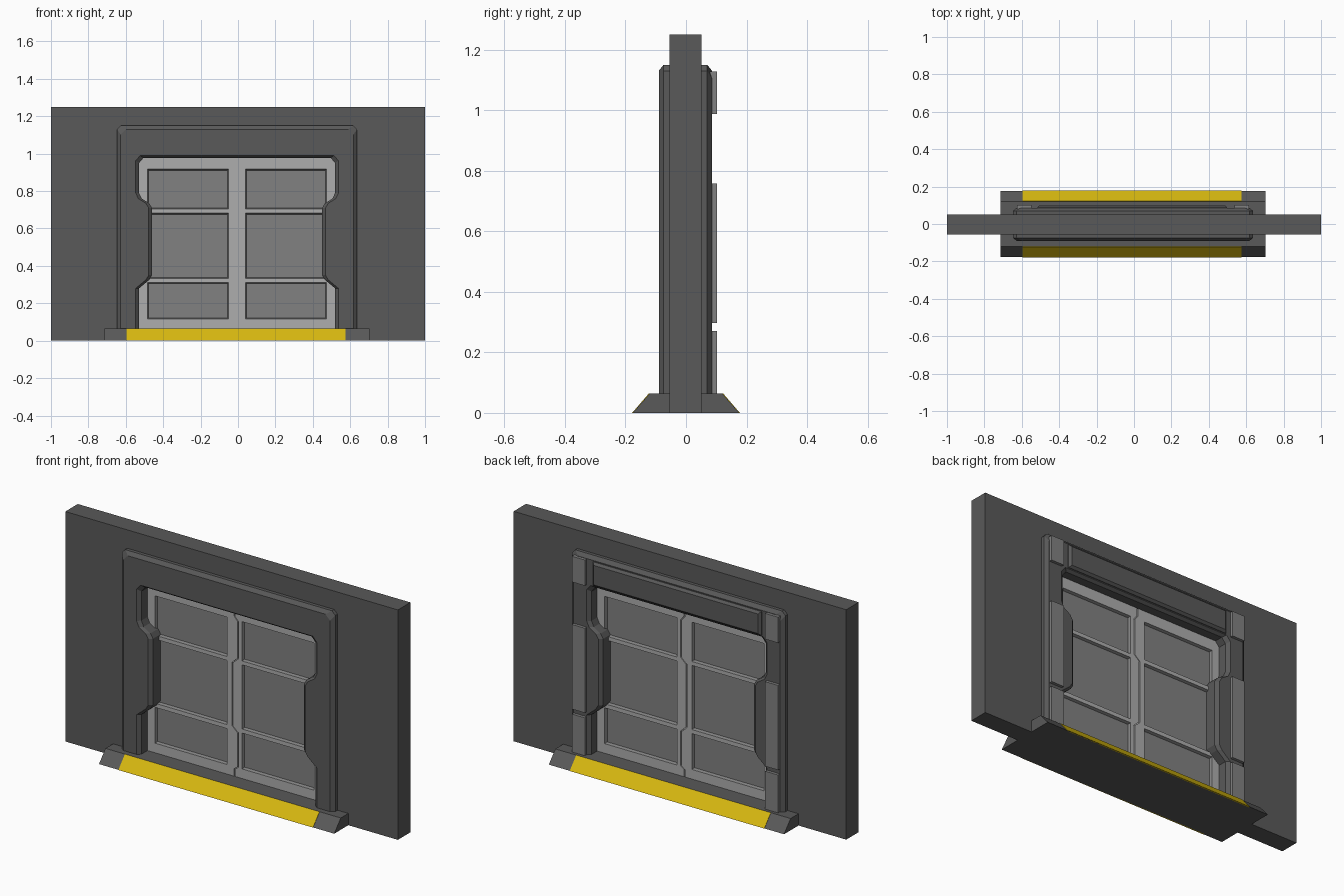
import bpy, bmesh

if "Cube" in bpy.data.objects:
    bpy.data.objects.remove(bpy.data.objects["Cube"])

CX = -0.005  # centre line of the doorway


def material(name, rgb):
    m = bpy.data.materials.new(name)
    m.diffuse_color = (*rgb, 1)
    m.use_nodes = True
    m.node_tree.nodes["Principled BSDF"].inputs["Base Color"].default_value = m.diffuse_color
    return m


DARK = material("dark_grey", (0.10, 0.10, 0.10))
MID = material("mid_grey", (0.22, 0.22, 0.22))
LIGHT = material("light_grey", (0.42, 0.42, 0.42))
YELLOW = material("yellow", (0.68, 0.48, 0.005))


def finish(bm, name, mat):
    bmesh.ops.recalc_face_normals(bm, faces=bm.faces[:])
    me = bpy.data.meshes.new(name)
    bm.to_mesh(me)
    bm.free()
    me.materials.append(mat)
    ob = bpy.data.objects.new(name, me)
    bpy.context.collection.objects.link(ob)
    return ob


def loft(name, layers, mat, axis="y"):
    """Solid through outlines; each layer is (position on axis, 2D points)."""
    bm = bmesh.new()
    rings = []
    for t, pts in layers:
        rings.append([bm.verts.new((a, t, b) if axis == "y" else (t, a, b)) for a, b in pts])
    bm.faces.new(rings[0])
    bm.faces.new(rings[-1])
    n = len(rings[0])
    for r, s in zip(rings, rings[1:]):
        for i in range(n):
            j = (i + 1) % n
            bm.faces.new((r[i], r[j], s[j], s[i]))
    return finish(bm, name, mat)


def rect(x0, x1, z0, z1, d=0.0):
    return [(x0 + d, z0 + d), (x1 - d, z0 + d), (x1 - d, z1 - d), (x0 + d, z1 - d)]


def holed_plate(name, outline, holes, y0, y1, mat):
    """Flat plate with openings cut right through."""
    bm = bmesh.new()
    for loop in [outline] + holes:
        vs = [bm.verts.new((x, y0, z)) for x, z in loop]
        for i, v in enumerate(vs):
            bm.edges.new((v, vs[(i + 1) % len(vs)]))
    bmesh.ops.triangle_fill(bm, use_beauty=True, use_dissolve=False, edges=bm.edges[:])
    ext = bmesh.ops.extrude_face_region(bm, geom=bm.faces[:], use_keep_orig=True)
    moved = [g for g in ext["geom"] if isinstance(g, bmesh.types.BMVert)]
    bmesh.ops.translate(bm, verts=moved, vec=(0, y1 - y0, 0))
    return finish(bm, name, mat)


# Wall with a doorway hidden inside the frame
wall = [(-1, 0), (-1, 1.25), (1, 1.25), (1, 0), (0.59, 0), (0.59, 1.08), (-0.59, 1.08), (-0.59, 0)]
loft("wall", [(-0.055, wall), (0.052, wall)], DARK)


# Door frame with stepped jambs and chamfered edges
INNER = [(0.524, 0), (0.524, 0.28), (0.470, 0.325), (0.4545, 0.35), (0.4545, 0.71),
         (0.470, 0.735), (0.510, 0.76), (0.524, 0.79), (0.524, 0.95), (0.500, 0.978)]


def frame_outline(d):
    ox, oz, c = 0.642, 1.15, 0.02 + 0.4 * d
    outer = [(ox - d, 0), (ox - d, oz - d - c), (ox - d - c, oz - d)]
    inner = [(x + d * 0.9, z + (d * 0.6 if z > 0.9 else 0)) for x, z in INNER]
    left = lambda pts: [(-x, z) for x, z in pts]
    pts = left(outer) + outer[::-1] + inner + left(inner)[::-1]
    return [(x + CX, z) for x, z in pts]


loft("door_frame", [(-0.09, frame_outline(0.02)), (-0.074, frame_outline(0)),
                    (0.07, frame_outline(0)), (0.086, frame_outline(0.02))], DARK)

# Cover plates on the back of the frame
for side, tag in ((-1, "left"), (1, "right")):
    xs = sorted((CX + side * 0.542, CX + side * 0.62))
    for n, (z0, z1) in enumerate(((0.05, 0.27), (0.297, 0.757), (0.988, 1.128))):
        loft(f"back_plate_{tag}_{n + 1}", [(0.08, rect(*xs, z0, z1)), (0.102, rect(*xs, z0, z1))], MID)
lintel = (-0.516, 0.496, 0.995, 1.125)
loft("back_lintel_plate", [(0.08, rect(*lintel)), (0.09, rect(*lintel)),
                           (0.102, rect(*lintel, 0.012))], DARK)

# Two sliding leaves meeting at a zigzag seam
SEAM = [(-0.005, 0.05), (-0.005, 0.105), (0.016, 0.12), (0.016, 0.305), (-0.017, 0.335),
        (-0.017, 0.68), (0.016, 0.71), (0.016, 0.91), (-0.005, 0.935), (-0.005, 0.99)]
ROWS = ((0.116, 0.311), (0.333, 0.682), (0.703, 0.917))
for side, tag, x0, x1 in ((-1, "left", -0.484, -0.05), (1, "right", 0.04, 0.474)):
    edge = CX + side * 0.56
    outline = [(x + side * 0.003, z) for x, z in SEAM] + [(edge, 0.99), (edge, 0.05)]
    holes = [rect(x0, x1, *row) for row in ROWS]
    holed_plate(f"door_leaf_{tag}", outline, holes, -0.022, 0.022, LIGHT)
    # recessed panels with sloping rims
    for n, row in enumerate(ROWS):
        o, i = rect(x0, x1, *row), rect(x0, x1, *row, 0.006)
        loft(f"door_panel_{tag}_{n + 1}", [(-0.008, i), (-0.021, o), (0.021, o), (0.008, i)], MID)
# Core strip closing the seam
core = rect(-0.035, 0.03, 0.05, 0.985)
loft("seam_core", [(-0.014, core), (0.014, core)], LIGHT)

# Threshold ramp with yellow strips on both slopes
ramp = [(-0.176, 0), (-0.12, 0.064), (0.12, 0.064), (0.176, 0)]
loft("threshold", [(-0.713, ramp), (0.702, ramp)], DARK, "x")
for s, tag in ((-1, "front"), (1, "back")):
    strip = [(s * 0.17, 0), (s * 0.178, 0), (s * 0.122, 0.065), (s * 0.118, 0.06)]
    loft(f"yellow_strip_{tag}", [(-0.595, strip), (0.575, strip)], YELLOW, "x")
